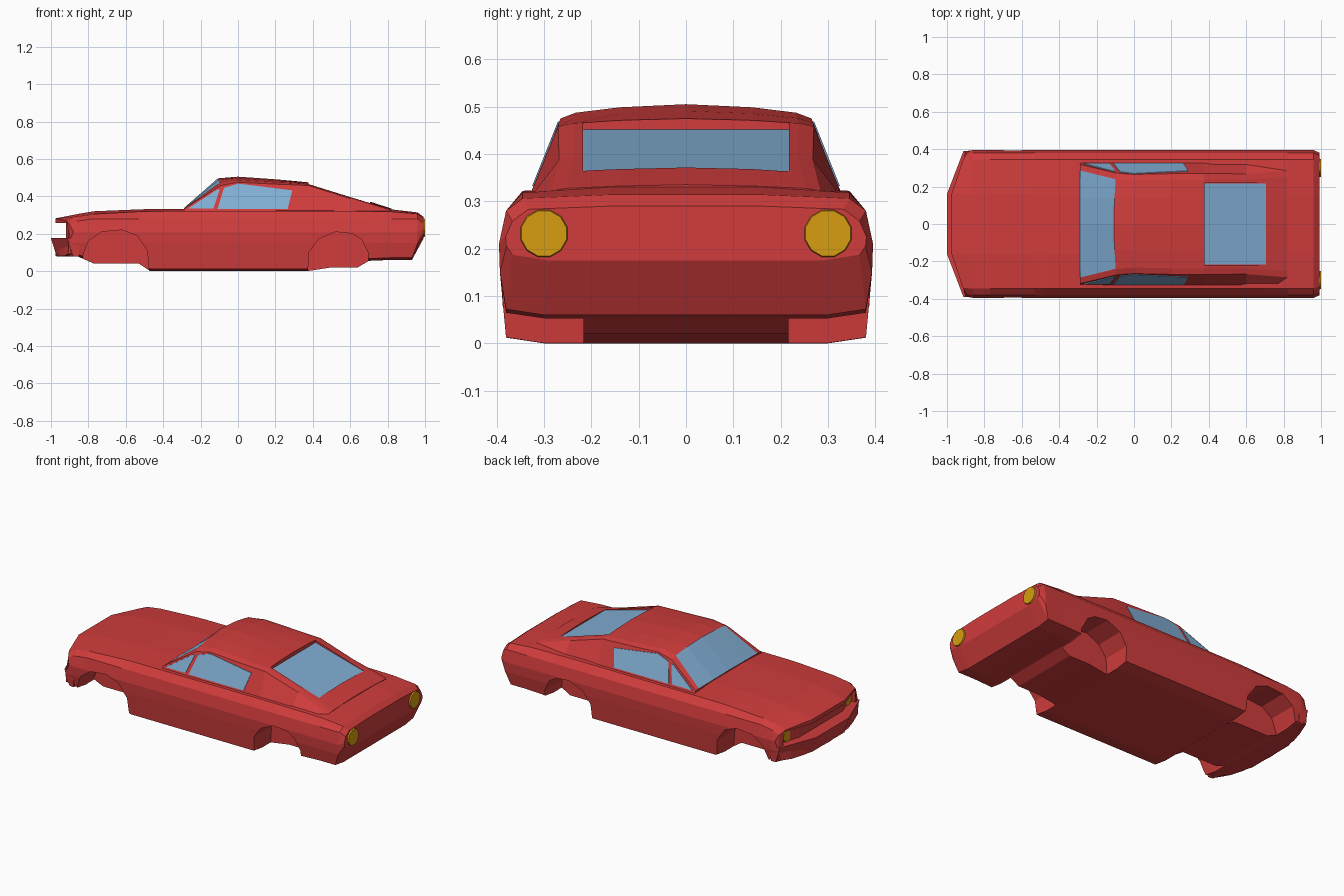
import bpy, bmesh, math

if "Cube" in bpy.data.objects:
    bpy.data.objects.remove(bpy.data.objects["Cube"])


def mat(name, rgb):
    m = bpy.data.materials.new(name)
    m.diffuse_color = (*rgb, 1)
    m.use_nodes = True
    m.node_tree.nodes["Principled BSDF"].inputs["Base Color"].default_value = m.diffuse_color
    return m


RED = mat("red_paint", (0.63, 0.045, 0.045))
GLASS = mat("blue_glass", (0.22, 0.42, 0.65))
AMBER = mat("amber_lamp", (0.68, 0.34, 0.005))


def finish(name, bm, *mats):
    bmesh.ops.recalc_face_normals(bm, faces=bm.faces[:])
    me = bpy.data.meshes.new(name)
    bm.to_mesh(me)
    bm.free()
    for m in mats:
        me.materials.append(m)
    ob = bpy.data.objects.new(name, me)
    bpy.context.collection.objects.link(ob)
    return ob


def loft(name, rings, *mats, rule=None):
    """Skin half cross-sections (bottom centre to top centre), mirrored in y."""
    bm = bmesh.new()
    n = len(rings[0])
    m = 2 * n - 2
    loops = []
    for r in rings:
        full = r + [(x, -y, z) for x, y, z in r[-2:0:-1]]
        loops.append([bm.verts.new(p) for p in full])
    for a, b in zip(loops, loops[1:]):
        for i in range(m):
            j = (i + 1) % m
            bm.faces.new((a[i], a[j], b[j], b[i]))
    for l in (loops[0], loops[-1]):
        for i in range(n // 2 - 1):
            k = n - 1 - i
            for s in (1, -1):
                bm.faces.new([l[(s * q) % m] for q in (i, i + 1, k - 1, k)])
    if rule:
        for f in bm.faces:
            f.material_index = rule(f.calc_center_median())
    return finish(name, bm, *mats)


def prism(name, poly, lo, hi, *mats):
    """Solid between two mapped copies of a flat outline."""
    bm = bmesh.new()
    a = [bm.verts.new(lo(*p)) for p in poly]
    b = [bm.verts.new(hi(*p)) for p in poly]
    bm.faces.new(a)
    bm.faces.new(b[::-1])
    for i in range(len(a)):
        j = (i + 1) % len(a)
        bm.faces.new((a[i], a[j], b[j], b[i]))
    return finish(name, bm, *mats)


def cut(target, cutter):
    cutter.hide_render = True
    cutter.hide_set(True)
    mod = target.modifiers.new("cut", 'BOOLEAN')
    mod.operation, mod.solver, mod.object = 'DIFFERENCE', 'EXACT', cutter


# Lower body
def section(x, z0, ze, zt, w=1.0, shift=lambda y, z: 0):
    half = [(0, z0), (.215, z0), (.30, z0), (.38, z0 + .012),
            (.393, max(.15, z0 + .03)), (.395, max(.21, z0 + .05)),
            (.38, min(.28, ze - .025)), (.345, ze), (.16, zt), (0, zt)]
    return [(x + shift(y, z), y * w, z) for y, z in half]


def nose(y, z):
    return max(0, y - .16) * .3 + (.28 - z) * .35 * (z > .17)


body = loft("body", [
    section(-.975, .08, .268, .282, .99, nose),
    section(-.86, .08, .292, .305),
    section(-.77, .04, .305, .32),
    section(-.53, .04, .318, .33),
    section(-.47, 0, .32, .332),
    section(.37, 0, .322, .332),
    section(.50, .02, .322, .332),
    section(.64, .02, .32, .332),
    section(.70, .055, .32, .331),
    section(.82, .06, .318, .33),
    section(.93, .06, .306, .314, 1.0, lambda y, z: .03 * (z > .1)),
    section(.992, .175, .283, .29, .965)], RED)

# Wheel arches, cut from each side up to the floor pan
arches = {"front": [(-.83, -.1), (-.83, .08), (-.80, .16), (-.73, .21), (-.62, .22),
                    (-.54, .19), (-.485, .11), (-.468, -.1)],
          "rear": [(.368, -.1), (.38, .1), (.43, .17), (.52, .21), (.61, .2),
                   (.66, .17), (.695, .1), (.70, -.1)]}
for side, s in (("left", -1), ("right", 1)):
    for end, poly in arches.items():
        cut(body, prism(f"{end}_{side}_arch_cutter", poly,
                        lambda x, z: (x, s * .216, z),
                        lambda x, z: (x, s * .6, z), RED))

# Grille recess under the bonnet lip
cut(body, prism("grille_cutter",
                [(-1.1, -.35), (-.875, -.35), (-.92, -.21), (-.92, .21), (-.875, .35), (-1.1, .35)],
                lambda x, y: (x, y, .165), lambda x, y: (x, y, .258), RED))

# Front bumper, tucked in at the bottom
prism("front_bumper",
      [(-1, .16), (-.912, .39), (-.85, .393), (-.85, -.393), (-.912, -.39), (-1, -.16)],
      lambda x, y: (x + (.03 if x < -.9 else 0), y * .985, .079),
      lambda x, y: (x, y, .176), RED)


# Cabin: windscreen faces are glass
def cabin_section(x, ys, zs, zt, bow=0):
    h = zt - zs
    half = [(0, .30), (.335, .30), (ys, zs), (ys - .032, zs + .4 * h),
            (.14, zs + .78 * h), (0, zt)]
    return [(x - bow * (1 - (y / .335) ** 2) * (z > .31), y, z) for y, z in half]


cabin = loft("cabin", [
    cabin_section(-.288, .318, .334, .338),
    cabin_section(-.088, .272, .457, .496, .02),
    cabin_section(0, .265, .475, .505),
    cabin_section(.2, .269, .465, .491),
    cabin_section(.375, .27, .458, .475),
    cabin_section(.60, .268, .388, .405),
    cabin_section(.82, .285, .322, .335)], RED, GLASS,
    rule=lambda c: int(c.x < -.12 and abs(c.y) < .25 and c.z > .35))

# Sunken rear window
cut(cabin, prism("rear_window_cutter", [(.376, .446), (.706, .357), (.706, .6), (.376, .6)],
                 lambda x, z: (x, -.218, z), lambda x, z: (x, .218, z), RED))
prism("rear_window", [(.377, .444), (.705, .355), (.705, .363), (.377, .452)],
      lambda x, z: (x, -.217, z), lambda x, z: (x, .217, z), GLASS)

# Side windows, lying on the sloped cabin sides
panes = {"quarter_window": [(-.268, .334), (-.112, .436), (-.098, .436), (-.132, .334)],
         "door_window": [(-.11, .332), (-.075, .445), (0, .468), (.29, .432), (.265, .332)]}
for side, s in (("left", -1), ("right", 1)):
    for name, poly in panes.items():
        prism(f"{side}_{name}", poly,
              lambda x, z: (x, s * (.325 - (z - .325) * .4 - .005), z),
              lambda x, z: (x, s * (.325 - (z - .325) * .4 + .003), z), GLASS)


# Round lamps front and rear
def lamp(name, x, y, z, r, depth):
    ring = [(r * math.cos(math.tau * (i + .5) / 12), r * math.sin(math.tau * (i + .5) / 12))
            for i in range(12)]
    prism(name, ring, lambda a, b: (x, y + a, z + b),
          lambda a, b: (x + depth, y + a * .93, z + b * .93), AMBER)


for side, s in (("left", -1), ("right", 1)):
    lamp(f"{side}_tail_lamp", .985, s * .30, .232, .053, .015)
    lamp(f"{side}_headlamp", -.88, s * .295, .215, .042, -.02)
